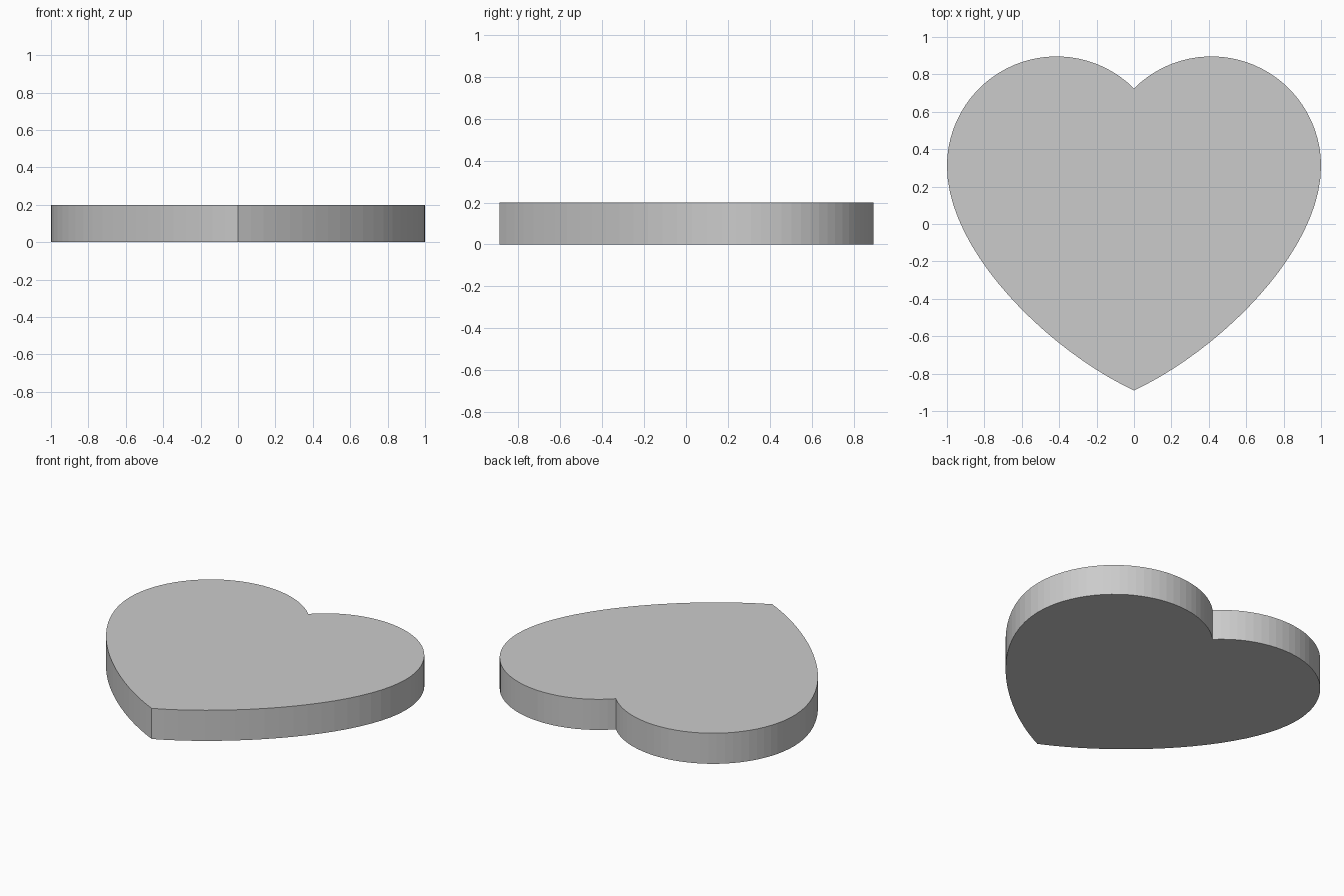
import bpy, bmesh, math

if "Cube" in bpy.data.objects:
    bpy.data.objects.remove(bpy.data.objects["Cube"])

HEIGHT = 0.2
R = 0.586           # lobe radius
CX, CY = 0.414, 0.31  # lobe centre
TIP = (0.0, -0.89)


def bezier(p0, p1, p2, p3, t):
    u = 1 - t
    return tuple(u**3 * a + 3 * u * u * t * b + 3 * u * t * t * c + t**3 * d
                 for a, b, c, d in zip(p0, p1, p2, p3))


# Right half outline: round lobe from the notch, then a sweep down to the tip
half = []
N = 28
for i in range(N + 1):
    a = math.radians(135 * (1 - i / N))
    half.append((CX + R * math.cos(a), CY + R * math.sin(a)))
half[0] = (0.0, half[0][1])
M = 20
for i in range(1, M + 1):
    half.append(bezier((1.0, CY), (1.0, -0.15), (0.45, -0.68), TIP, i / M))

# Mirror to the left half, without repeating notch and tip
outline = half + [(-x, y) for x, y in half[-2:0:-1]]

# Extruded slab
bm = bmesh.new()
face = bm.faces.new([bm.verts.new((x, y, 0)) for x, y in outline])
ext = bmesh.ops.extrude_face_region(bm, geom=[face], use_keep_orig=True)
top = [v for v in ext["geom"] if isinstance(v, bmesh.types.BMVert)]
bmesh.ops.translate(bm, verts=top, vec=(0, 0, HEIGHT))
bmesh.ops.recalc_face_normals(bm, faces=bm.faces[:])

mesh = bpy.data.meshes.new("heart_plate")
bm.to_mesh(mesh)
bm.free()
obj = bpy.data.objects.new("heart_plate", mesh)
bpy.context.collection.objects.link(obj)
